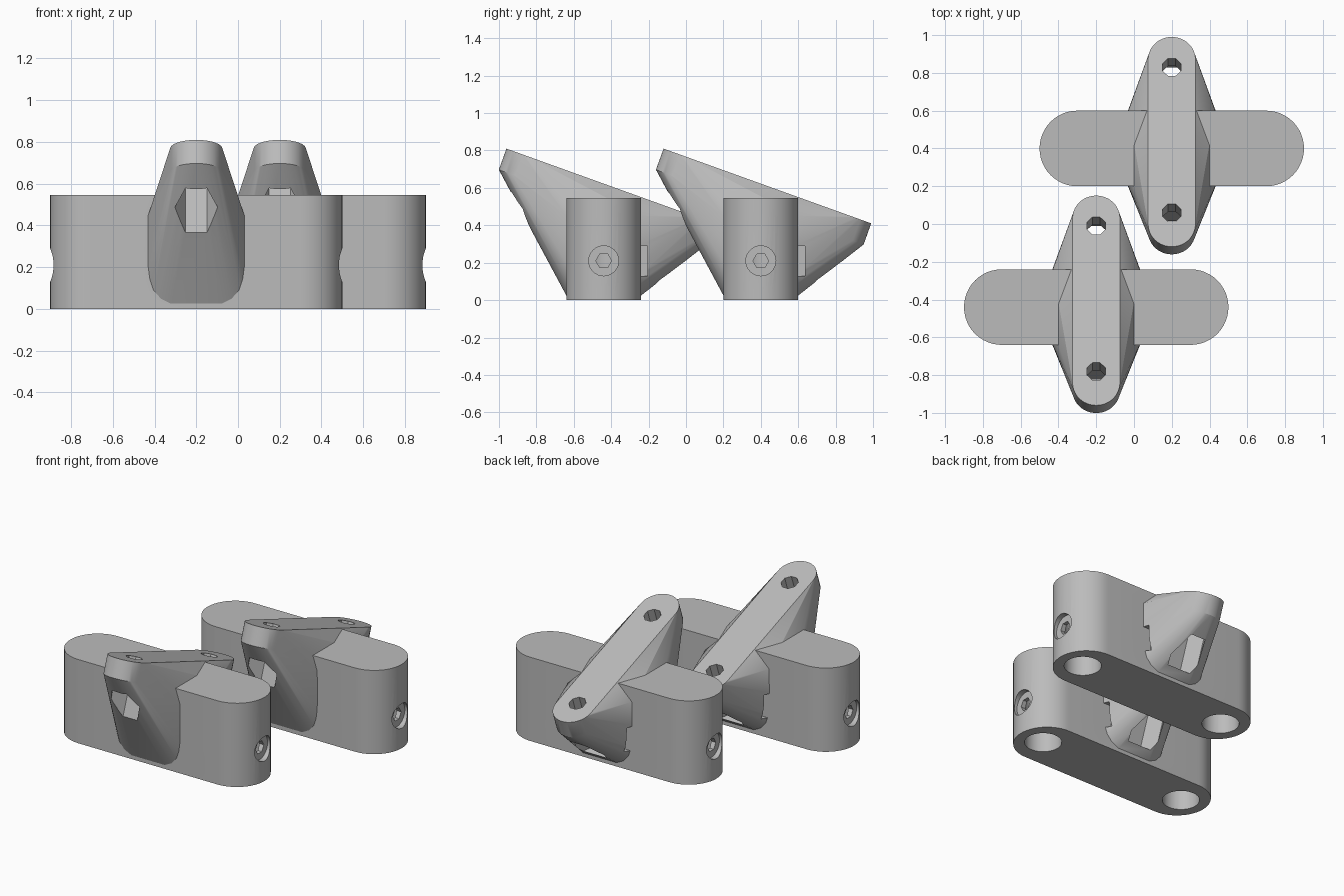
import bpy, bmesh, math
from mathutils import Matrix, Vector

if "Cube" in bpy.data.objects:
    bpy.data.objects.remove(bpy.data.objects["Cube"])

TILT = math.radians(-19.8)          # slope of the mounting plate, falling to the back
PLATE_ORIGIN = Vector((0, -0.52, 0.81))
PLATE_LENGTH = 1.18
PLATE = Matrix.Translation(PLATE_ORIGIN) @ Matrix.Rotation(TILT, 4, 'X')

grey = bpy.data.materials.new("grey plastic")
grey.diffuse_color = (0.5, 0.5, 0.5, 1)
grey.use_nodes = True
grey.node_tree.nodes["Principled BSDF"].inputs["Base Color"].default_value = grey.diffuse_color


def make(name, bm):
    bmesh.ops.recalc_face_normals(bm, faces=bm.faces)
    mesh = bpy.data.meshes.new(name)
    bm.to_mesh(mesh)
    bm.free()
    mesh.materials.append(grey)
    obj = bpy.data.objects.new(name, mesh)
    bpy.context.collection.objects.link(obj)
    return obj


def prism(name, outline, z0, z1, matrix=Matrix()):
    bm = bmesh.new()
    face = bm.faces.new([bm.verts.new((x, y, z0)) for x, y in outline])
    top = bmesh.ops.extrude_face_region(bm, geom=[face])["geom"]
    bmesh.ops.translate(bm, vec=(0, 0, z1 - z0),
                        verts=[v for v in top if isinstance(v, bmesh.types.BMVert)])
    bmesh.ops.transform(bm, matrix=matrix, verts=bm.verts)
    return make(name, bm)


def circle(r, n, cx=0, cy=0, start=0.0):
    return [(cx + r * math.cos(start + 2 * math.pi * i / n),
             cy + r * math.sin(start + 2 * math.pi * i / n)) for i in range(n)]


def stadium(r, half, n=24):
    # long axis along x, centred on the origin
    pts = []
    for sx, a0 in ((1, -math.pi / 2), (-1, math.pi / 2)):
        for i in range(n + 1):
            a = a0 + math.pi * i / n
            pts.append((sx * half + r * math.cos(a), r * math.sin(a)))
    return pts


def combine(target, other, operation):
    mod = target.modifiers.new(operation, 'BOOLEAN')
    mod.operation = operation
    mod.solver = 'EXACT'
    mod.object = other
    bpy.context.view_layer.objects.active = target
    bpy.ops.object.modifier_apply(modifier=mod.name)
    bpy.data.objects.remove(other)


# Sloped arm: hull of the tilted plate and a rounded section inside the body
bm = bmesh.new()
for x, y in stadium(0.125, PLATE_LENGTH / 2 - 0.125):
    for z in (0, -0.12):
        bm.verts.new(PLATE @ Vector((y, x + PLATE_LENGTH / 2, z)))
section = [(0.23, 0.45), (0.232, 0.3), (0.23, 0.2), (0.222, 0.14), (0.205, 0.09),
           (0.17, 0.05), (0.12, 0.025)]
for x, z in section:
    for sx in (-1, 1):
        for sy in (-1, 1):
            bm.verts.new((sx * x, sy * 0.2, z))
hull = bmesh.ops.convex_hull(bm, input=bm.verts)
loose = {g for g in hull["geom_interior"] + hull["geom_unused"]
         if isinstance(g, bmesh.types.BMVert)}
bmesh.ops.delete(bm, geom=list(loose), context='VERTS')
arm = make("sloped_arm", bm)

# Side notches where the arm meets the back of the body
for sx in (-1, 1):
    notch = [(sx * 0.175, 0.15), (sx * 0.3, 0.15), (sx * 0.3, 0.235), (sx * 0.175, 0.235)]
    combine(arm, prism("notch", notch, 0.13, 0.29), 'DIFFERENCE')

# Rounded body
body = prism("clamp_body", stadium(0.2, 0.5), 0, 0.545)
combine(body, arm, 'UNION')

# Bolt holes through the plate, with hexagonal nut pockets beneath
for along, depth in ((0.191, 0.60), (1.01, 0.44)):
    combine(body, prism("nut_pocket", circle(0.102, 6, 0, along), -depth, -0.12, PLATE),
            'DIFFERENCE')
    combine(body, prism("bolt_hole", circle(0.053, 8, 0, along, math.pi / 8), -0.2, 0.1, PLATE),
            'DIFFERENCE')

# Post sockets in the underside, and screw recesses in both ends
for sx in (-1, 1):
    combine(body, prism("socket", circle(0.11, 32, sx * 0.53, 0), -0.1, 0.42), 'DIFFERENCE')
    to_end = Matrix.Translation((0, 0, 0.21)) @ Matrix.Rotation(sx * math.pi / 2, 4, 'Y')
    combine(body, prism("recess", circle(0.08, 32), 0.665, 0.8, to_end), 'DIFFERENCE')
    combine(body, prism("hex_hole", circle(0.042, 6, start=math.pi / 2), 0.55, 0.75, to_end),
            'DIFFERENCE')

# Smooth the curves, keep the edges, and place the pair
bpy.ops.object.select_all(action='DESELECT')
body.select_set(True)
bpy.context.view_layer.objects.active = body
bpy.ops.object.shade_smooth_by_angle(angle=math.radians(25))
body.name = "front_clamp"
body.location = (-0.2, -0.44, 0)
twin = body.copy()
twin.data = body.data.copy()
twin.name = "back_clamp"
twin.location = (0.2, 0.40, 0)
bpy.context.collection.objects.link(twin)
